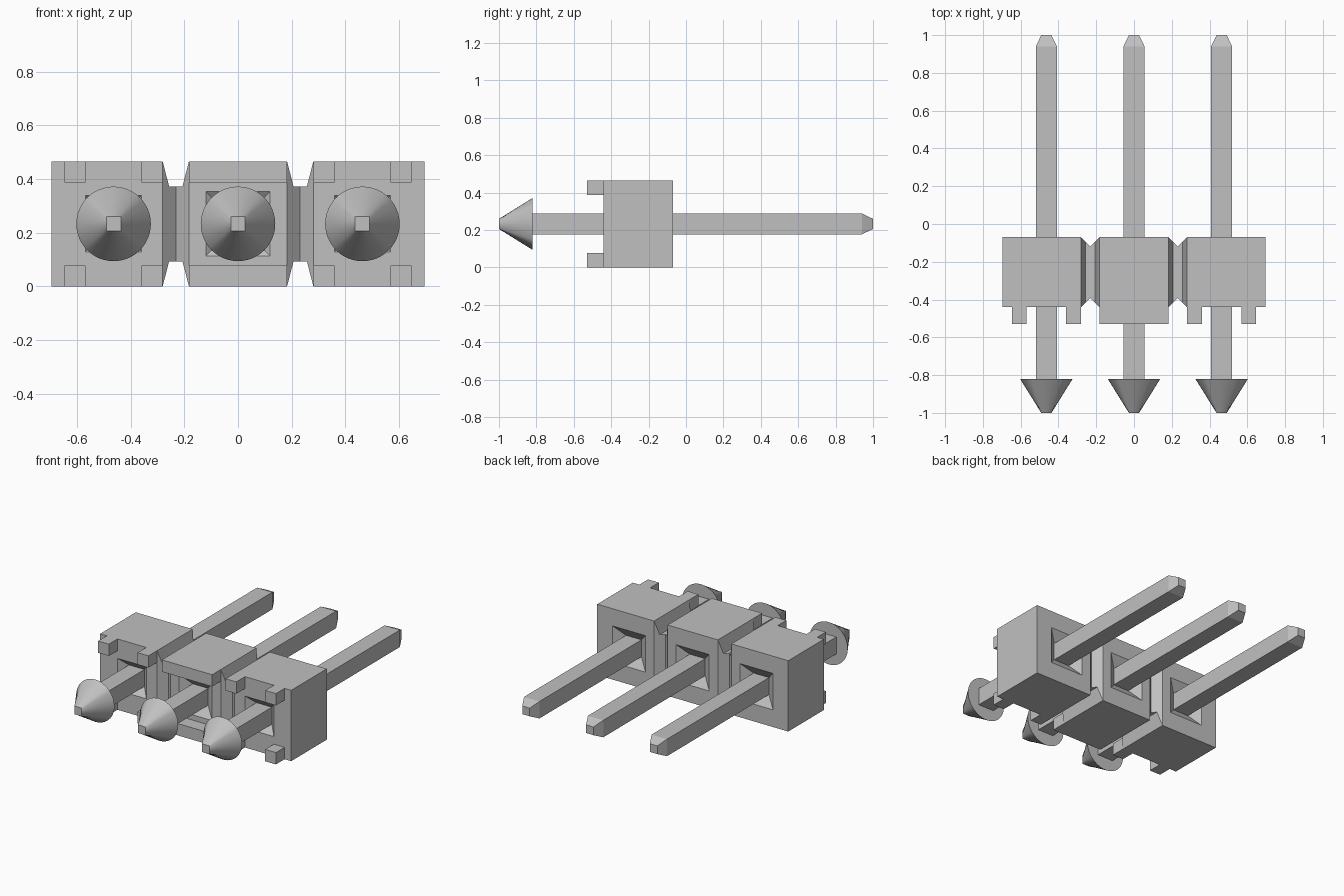
import bpy, bmesh, math

cube = bpy.data.objects.get("Cube")
if cube:
    bpy.data.objects.remove(cube, do_unlink=True)

grey = bpy.data.materials.new("silver_grey")
grey.use_nodes = True
COLOUR = (0.527, 0.527, 0.527, 1)
grey.diffuse_color = COLOUR
grey.node_tree.nodes["Principled BSDF"].inputs["Base Color"].default_value = COLOUR

PITCH, MID, TOP = 0.464, 0.233, 0.466    # pin spacing, pin height, body height
FRONT, BACK, LIP = -0.44, -0.07, -0.53   # body depth and front of the stand-offs
PIN, TIP = 0.056, 0.027                  # half widths of pin and its ends


def loft(name, rings, caps=True):
    """Bridge rings of equal point count into one mesh object."""
    bm = bmesh.new()
    loops = [[bm.verts.new(p) for p in ring] for ring in rings]
    n = len(loops[0])
    for a, b in zip(loops, loops[1:]):
        for i in range(n):
            j = (i + 1) % n
            bm.faces.new((a[i], a[j], b[j], b[i]))
    if caps:
        bm.faces.new(loops[0])
        bm.faces.new(loops[-1])
    bmesh.ops.recalc_face_normals(bm, faces=bm.faces)
    mesh = bpy.data.meshes.new(name)
    bm.to_mesh(mesh)
    bm.free()
    mesh.materials.append(grey)
    obj = bpy.data.objects.new(name, mesh)
    bpy.context.collection.objects.link(obj)
    return obj


def rect_y(y, x0, x1, z0, z1):
    return [(x0, y, z0), (x1, y, z0), (x1, y, z1), (x0, y, z1)]


def rect_x(x, y0, y1, z0, z1):
    return [(x, y0, z0), (x, y1, z0), (x, y1, z1), (x, y0, z1)]


def square(y, x, half):
    return rect_y(y, x - half, x + half, MID - half, MID + half)


def box(name, x0, x1, y0, y1, z0, z1):
    return loft(name, [rect_y(y0, x0, x1, z0, z1), rect_y(y1, x0, x1, z0, z1)])


def head(name, x, segments=48):
    """Square tip flaring into a round base."""
    tip, base = [], []
    for i in range(segments):
        a = math.tau * i / segments
        c, s = math.cos(a), math.sin(a)
        k = TIP / max(abs(c), abs(s))
        tip.append((x + k * c, -1, MID + k * s))
        base.append((x + 0.139 * c, -0.82, MID + 0.139 * s))
    obj = loft(name, [tip, base])
    bpy.ops.object.select_all(action="DESELECT")
    obj.select_set(True)
    bpy.context.view_layer.objects.active = obj
    bpy.ops.object.shade_smooth_by_angle(angle=math.radians(30))


for label, side in (("right", -1), ("middle", 0), ("left", 1)):
    x = side * PITCH
    # Pin with tapered rear end, and its flared front head
    loft(label + "_pin", [square(-0.83, x, PIN), square(0.94, x, PIN), square(1, x, TIP)])
    head(label + "_pin_head", x)

    # Housing block with a tapered pocket around the pin at both ends
    x0 = x - (0.231 if side < 0 else 0.183)
    x1 = x + (0.231 if side > 0 else 0.183)
    pocket = 0.105 if side else 0.12
    loft(label + "_housing", [
        square(FRONT + 0.05, x, PIN), square(FRONT, x, pocket),
        rect_y(FRONT, x0, x1, 0, TOP), rect_y(BACK, x0, x1, 0, TOP),
        square(BACK, x, 0.12), square(BACK - 0.05, x, PIN)], caps=False)

    # Stand-offs: full rails on the middle block, small feet on the outer ones
    spans = [(-0.183, -0.105), (0.105, 0.183)] if side else [(-0.183, 0.183)]
    for level, z0, z1 in (("lower", 0, 0.078), ("upper", 0.388, TOP)):
        for i, (a, b) in enumerate(spans):
            box(f"{label}_{level}_standoff_{i + 1}", x + a, x + b, LIP, FRONT, z0, z1)

# Notched webs joining the blocks
for label, side in (("right", -1), ("left", 1)):
    rings = []
    for dx, dy, dz in ((-0.049, 0, 0), (-0.025, 0.024, 0.093), (0, 0.049, 0.093),
                       (0.025, 0.024, 0.093), (0.049, 0, 0)):
        rings.append(rect_x(side * PITCH / 2 + dx, FRONT + dy, BACK - dy, dz, TOP - dz))
    loft(label + "_web", rings)
